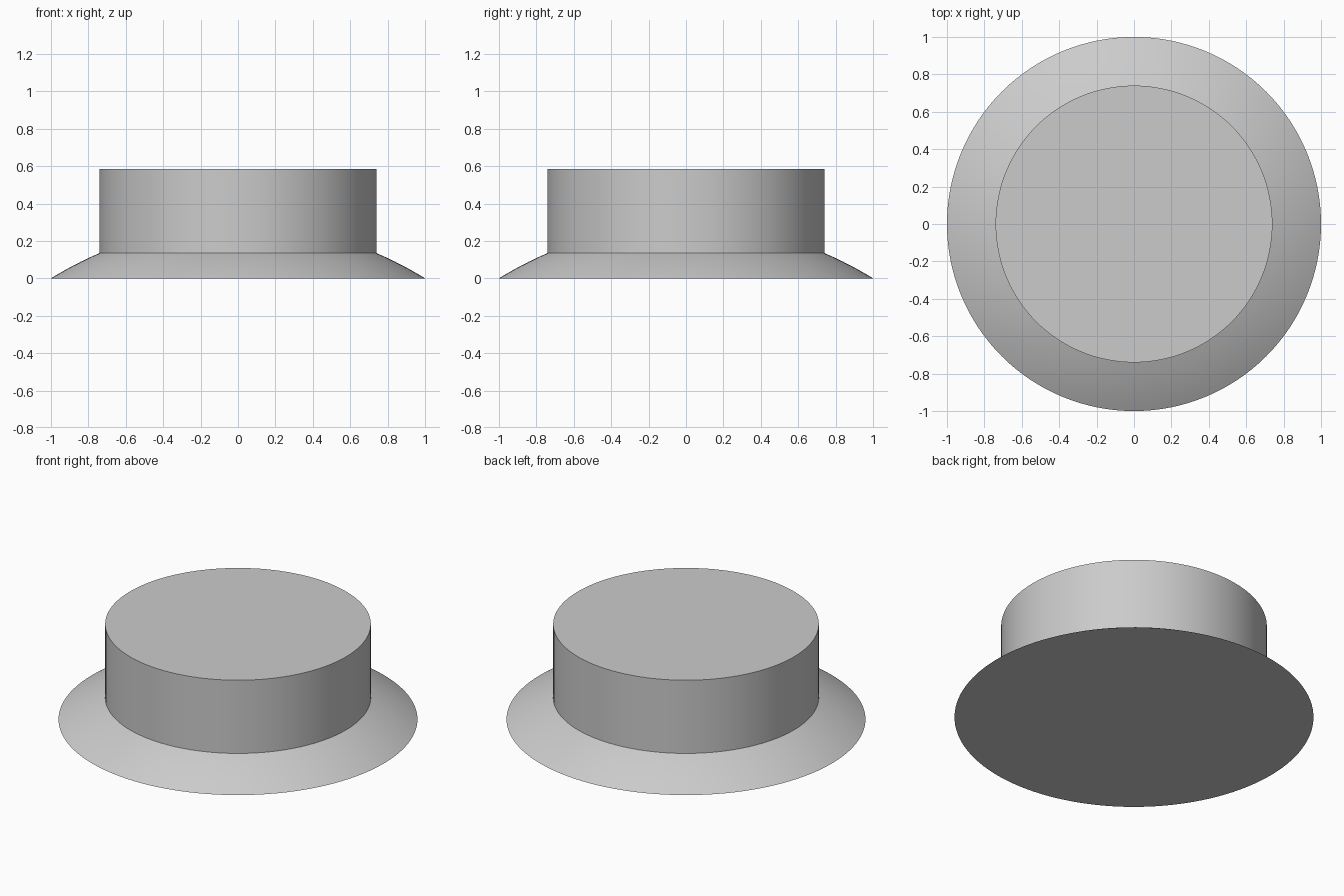
import bpy, bmesh, math

if "Cube" in bpy.data.objects:
    bpy.data.objects.remove(bpy.data.objects["Cube"])

SEGMENTS = 128
RIM, DRUM = 1.0, 0.74          # radii
SHOULDER, TOP = 0.135, 0.585   # heights

# Flange profile: arc of a shallow spherical dome through the rim and shoulder
depth = (RIM**2 - DRUM**2 - SHOULDER**2) / (2 * SHOULDER)
sphere = math.hypot(RIM, depth)
profile = []
for i in range(9):
    r = RIM + (DRUM - RIM) * i / 8
    profile.append((r, math.sqrt(sphere**2 - r**2) - depth))
profile.append((DRUM, TOP))    # straight drum wall

# Revolve the profile into rings, then cap both ends
bm = bmesh.new()
rings = []
for r, z in profile:
    rings.append([bm.verts.new((r * math.cos(2 * math.pi * k / SEGMENTS),
                                r * math.sin(2 * math.pi * k / SEGMENTS), z))
                  for k in range(SEGMENTS)])
for low, high in zip(rings, rings[1:]):
    for k in range(SEGMENTS):
        n = (k + 1) % SEGMENTS
        bm.faces.new((low[k], low[n], high[n], high[k]))
bm.faces.new(rings[-1])
bm.faces.new(rings[0][::-1])
bmesh.ops.recalc_face_normals(bm, faces=bm.faces[:])

mesh = bpy.data.meshes.new("flanged_drum")
bm.to_mesh(mesh)
bm.free()
obj = bpy.data.objects.new("flanged_drum", mesh)
bpy.context.collection.objects.link(obj)

# Smooth curved walls, crisp edges
bpy.context.view_layer.objects.active = obj
obj.select_set(True)
bpy.ops.object.shade_smooth_by_angle(angle=math.radians(25))
